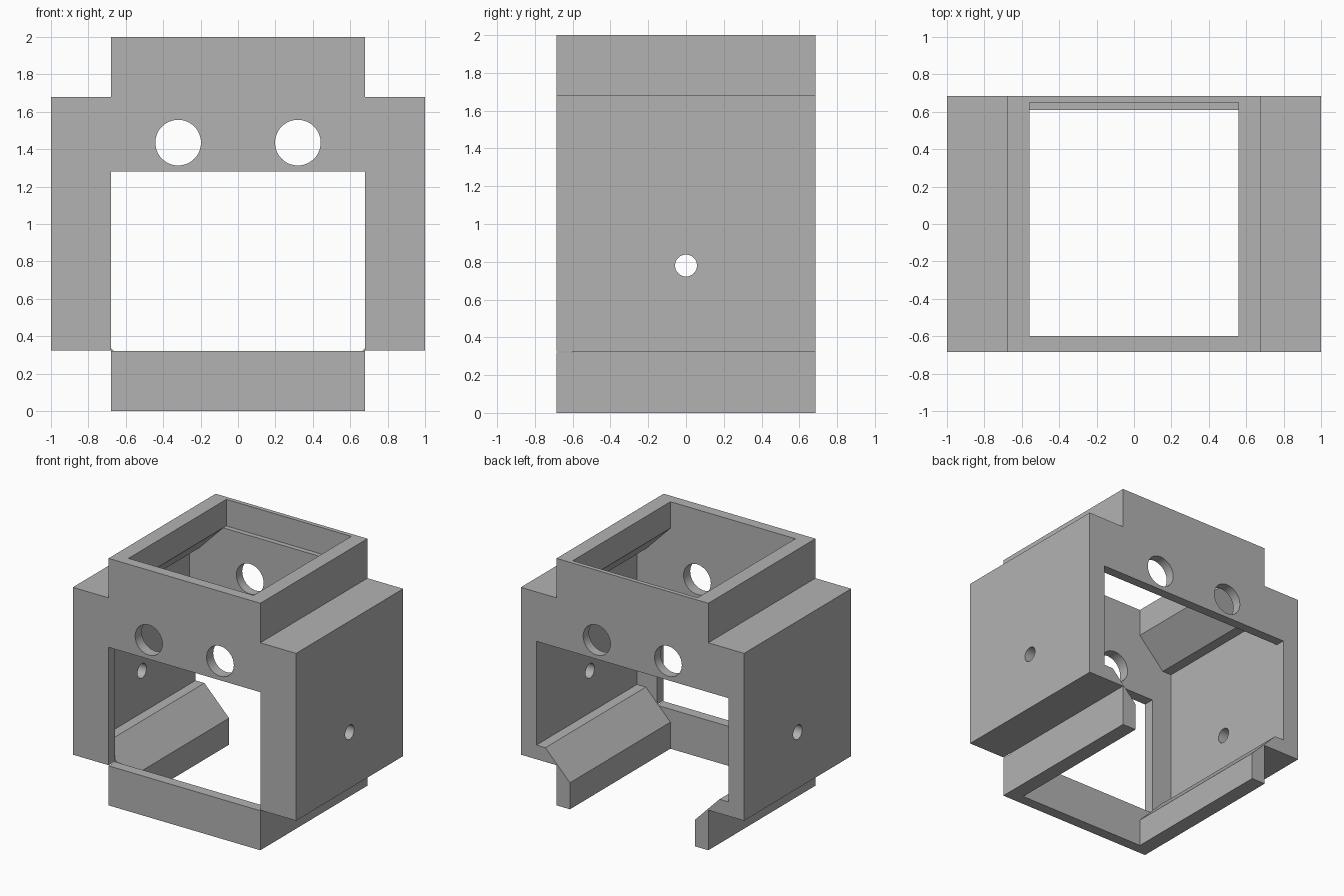
import bpy
import bmesh
from math import pi
from mathutils import Matrix

cube = bpy.data.objects.get("Cube")
if cube:
    bpy.data.objects.remove(cube, do_unlink=True)

grey = bpy.data.materials.new("light_grey")
grey.use_nodes = True
colour = (0.45, 0.45, 0.45, 1)
grey.diffuse_color = colour
grey.node_tree.nodes["Principled BSDF"].inputs["Base Color"].default_value = colour


def add_object(name, bm):
    bmesh.ops.recalc_face_normals(bm, faces=bm.faces)
    mesh = bpy.data.meshes.new(name)
    bm.to_mesh(mesh)
    bm.free()
    mesh.materials.append(grey)
    obj = bpy.data.objects.new(name, mesh)
    bpy.context.collection.objects.link(obj)
    return obj


def prism(name, half, y0, y1):
    """Mirror a right-hand (x, z) outline and extrude it from y0 to y1."""
    outline = half + [(-x, z) for x, z in reversed(half)]
    bm = bmesh.new()
    face = bm.faces.new([bm.verts.new((x, y0, z)) for x, z in outline])
    moved = bmesh.ops.extrude_face_region(bm, geom=[face])["geom"]
    verts = [v for v in moved if isinstance(v, bmesh.types.BMVert)]
    bmesh.ops.translate(bm, verts=verts, vec=(0, y1 - y0, 0))
    return add_object(name, bm)


def drill(name, radius, axis, location):
    bm = bmesh.new()
    matrix = Matrix.Translation(location) @ Matrix.Rotation(pi / 2, 4, axis)
    bmesh.ops.create_cone(bm, cap_ends=True, segments=48, radius1=radius,
                          radius2=radius, depth=3, matrix=matrix)
    return add_object(name, bm)


def cut(body, cutter):
    cutter.hide_render = True
    mod = body.modifiers.new("cut", "BOOLEAN")
    mod.operation = "DIFFERENCE"
    mod.solver = "EXACT"
    mod.object = cutter
    bpy.context.view_layer.objects.active = body
    bpy.ops.object.modifier_apply(modifier=mod.name)
    bpy.data.objects.remove(cutter, do_unlink=True)


# Stepped outer block
DEPTH = 0.685
FRONT, BACK = -0.6, 0.61
housing = prism("housing", [(0.68, 0), (0.68, 0.325), (1, 0.325),
                            (1, 1.68), (0.68, 1.68), (0.68, 2)], -DEPTH, DEPTH)

# Hollow interior, with sloped lips at the bottom and top
lower = [(0.56, -0.1), (0.56, 0.215), (0.78, 0.44), (0.86, 0.44)]
upper = [(0.86, 1.56), (0.78, 1.56), (0.56, 1.785), (0.56, 2.1)]
cut(housing, prism("interior", lower + upper, FRONT, BACK))

# Thinner back wall around the top rim
cut(housing, prism("rim_recess", [(0.56, 1.785), (0.56, 2.1)], 0.5, 0.65))

# Front window, and back opening that runs out through the bottom
cut(housing, prism("front_window", [(0.68, 0.32), (0.68, 1.28)], -0.8, FRONT))
cut(housing, prism("back_opening", lower + [(0.86, 1.28)], 0.5, 0.8))

# Round holes through front and back, and through both sides
for side in (-1, 1):
    cut(housing, drill("round_hole", 0.122, "X", (side * 0.32, 0, 1.435)))
cut(housing, drill("side_hole", 0.058, "Y", (0, 0, 0.78)))

# Smooth hole walls, crisp edges elsewhere
bpy.ops.object.select_all(action="DESELECT")
housing.select_set(True)
bpy.context.view_layer.objects.active = housing
bpy.ops.object.shade_smooth_by_angle()
